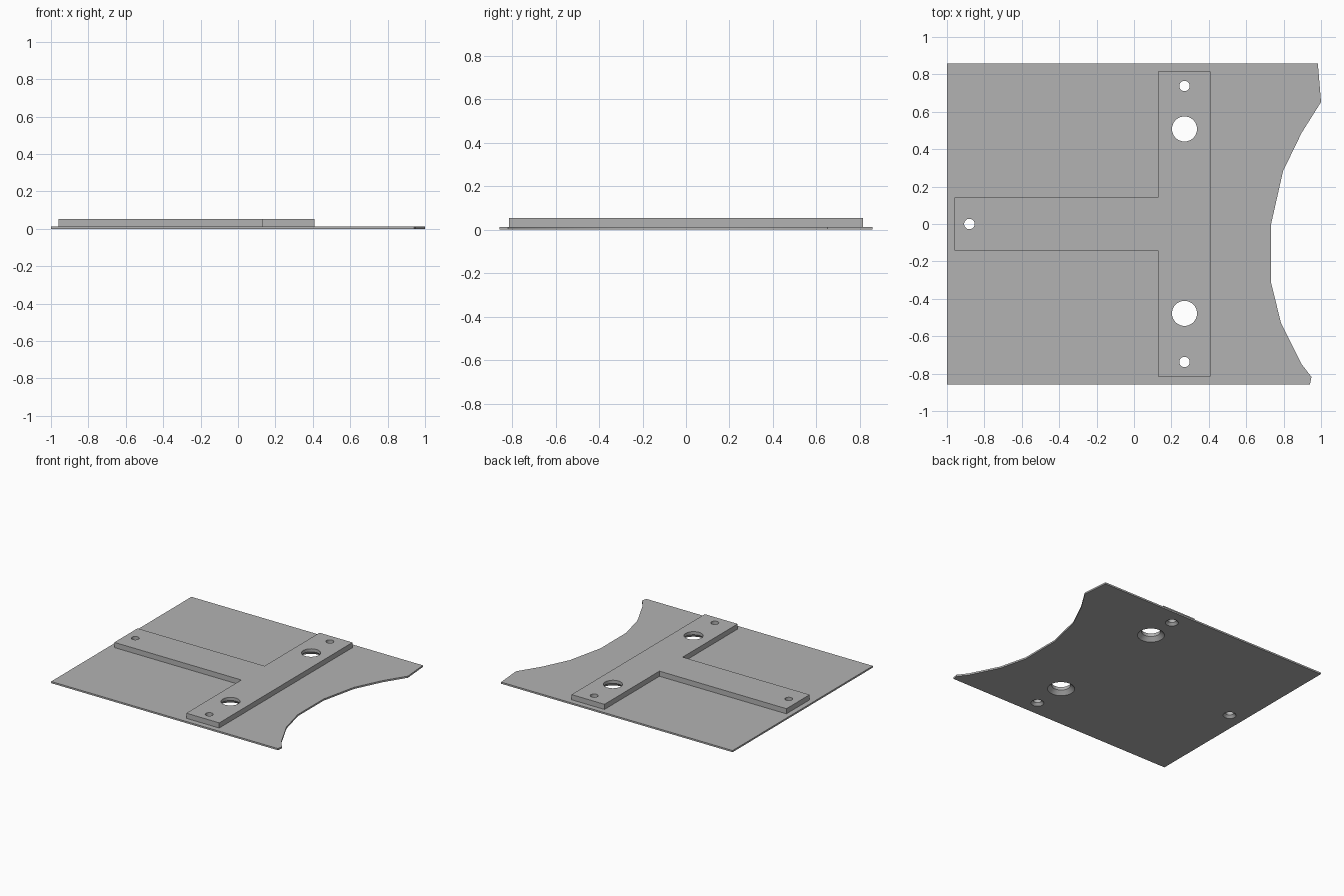
import bpy, bmesh, math

cube = bpy.data.objects.get("Cube")
if cube:
    bpy.data.objects.remove(cube, do_unlink=True)

PLATE_TOP = 0.013
BRACKET_TOP = 0.053

# One grey metal for everything
grey = bpy.data.materials.new("grey_metal")
grey.use_nodes = True
colour = (0.45, 0.45, 0.45, 1)
grey.diffuse_color = colour
grey.node_tree.nodes["Principled BSDF"].inputs["Base Color"].default_value = colour


def make_object(name, bm):
    bmesh.ops.recalc_face_normals(bm, faces=bm.faces)
    mesh = bpy.data.meshes.new(name)
    bm.to_mesh(mesh)
    bm.free()
    mesh.materials.append(grey)
    obj = bpy.data.objects.new(name, mesh)
    bpy.context.collection.objects.link(obj)
    return obj


def slab(name, outline, z0, z1):
    bm = bmesh.new()
    face = bm.faces.new([bm.verts.new((x, y, z0)) for x, y in outline])
    top = bmesh.ops.extrude_face_region(bm, geom=[face])["geom"]
    verts = [v for v in top if isinstance(v, bmesh.types.BMVert)]
    bmesh.ops.translate(bm, verts=verts, vec=(0, 0, z1 - z0))
    return make_object(name, bm)


def add_hole(bm, x, y, r, wide, sides=32):
    """Closed cutter: a straight bore with a countersink opening downwards."""
    profile = [(wide + 0.02, -0.02), (r, wide - r), (r, 0.1)]
    rings = [[bm.verts.new((x + rad * math.cos(math.tau * i / sides),
                            y + rad * math.sin(math.tau * i / sides), z))
              for i in range(sides)] for rad, z in profile]
    for low, high in zip(rings, rings[1:]):
        for i in range(sides):
            j = (i + 1) % sides
            bm.faces.new((low[i], low[j], high[j], high[i]))
    bm.faces.new(rings[0][::-1])
    bm.faces.new(rings[-1])


# Thin base plate with a scooped right edge
plate = slab("base_plate", [
    (-1, -0.858), (0.941, -0.858), (0.949, -0.818), (0.896, -0.749),
    (0.786, -0.529), (0.733, -0.315), (0.733, 0), (0.797, 0.283),
    (0.896, 0.487), (1, 0.652), (0.983, 0.858), (-1, 0.858)], 0, PLATE_TOP)

# Raised T-shaped bracket
bracket = slab("t_bracket", [
    (-0.96, -0.142), (0.128, -0.142), (0.128, -0.815), (0.41, -0.815),
    (0.41, 0.815), (0.128, 0.815), (0.128, 0.142), (-0.96, 0.142)],
    PLATE_TOP, BRACKET_TOP)

# Countersunk holes: three screws and two large bores
bm = bmesh.new()
for x, y in ((-0.88, 0), (0.27, 0.738), (0.27, -0.738)):
    add_hole(bm, x, y, 0.028, 0.046)
for y in (0.508, -0.478):
    add_hole(bm, 0.27, y, 0.067, 0.096)
cutter = make_object("hole_cutter", bm)
cutter.hide_render = True

for obj in (plate, bracket):
    bpy.ops.object.select_all(action='DESELECT')
    obj.select_set(True)
    bpy.context.view_layer.objects.active = obj
    mod = obj.modifiers.new("holes", 'BOOLEAN')
    mod.operation = 'DIFFERENCE'
    mod.solver = 'EXACT'
    mod.object = cutter
    bpy.ops.object.modifier_apply(modifier=mod.name)
    bpy.ops.object.shade_smooth_by_angle(angle=math.radians(20))

bpy.data.objects.remove(cutter, do_unlink=True)
